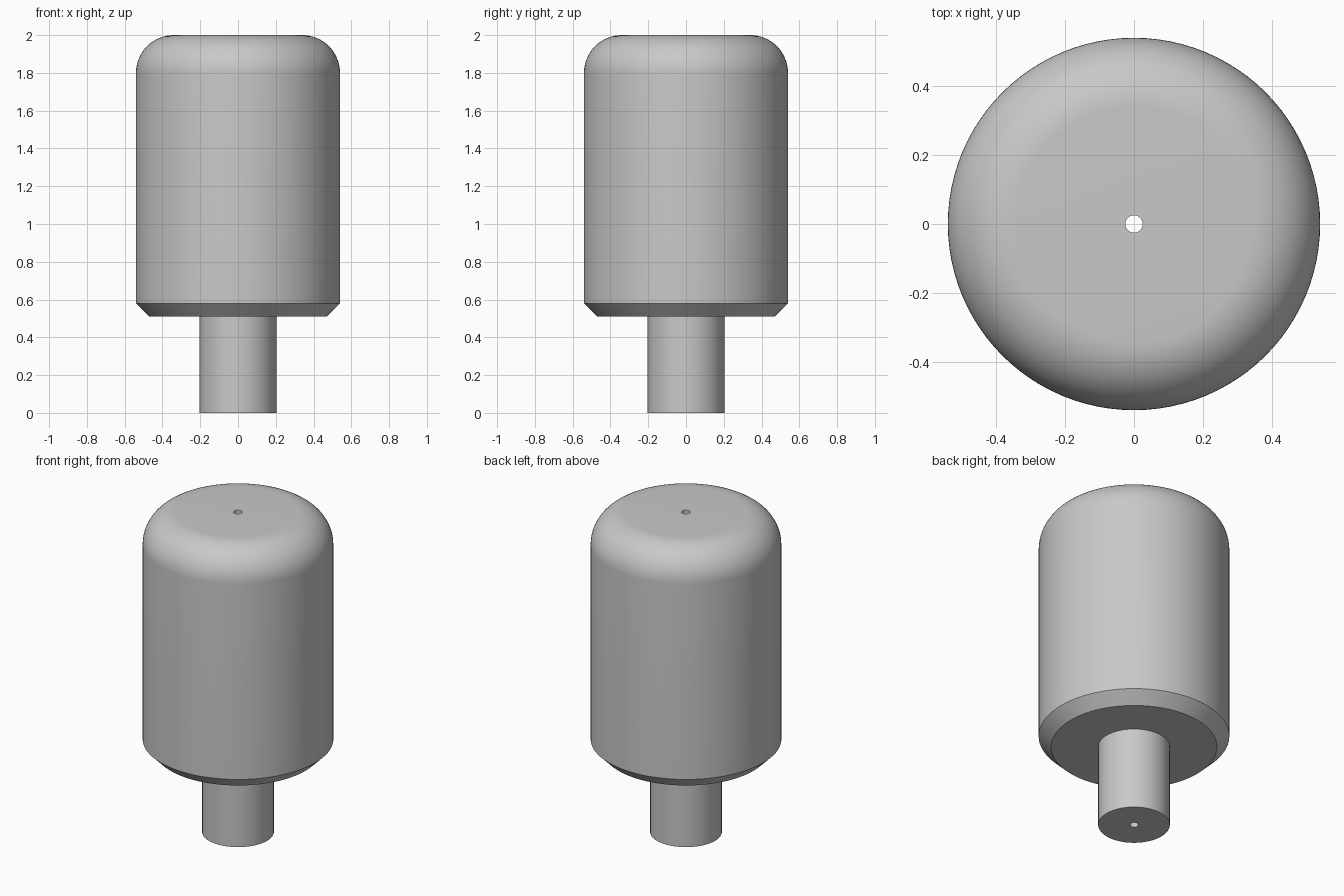
import bpy, bmesh, math
from mathutils import Matrix, Vector

cube = bpy.data.objects.get("Cube")
if cube:
    bpy.data.objects.remove(cube, do_unlink=True)

SEGMENTS = 96
HOLE, SHAFT, BODY = 0.025, 0.203, 0.54
SHOULDER, CHAMFER, FILLET, TOP = 0.51, 0.07, 0.2, 2.0

# One grey material
grey = bpy.data.materials.new("plain_grey")
grey.use_nodes = True
colour = (0.58, 0.58, 0.58, 1)
grey.diffuse_color = colour
grey.node_tree.nodes["Principled BSDF"].inputs["Base Color"].default_value = colour


def lathe(name, profile):
    """Spin a closed (radius, height) profile around the z axis."""
    bm = bmesh.new()
    verts = [bm.verts.new((r, 0, z)) for r, z in profile]
    edges = [bm.edges.new((a, b)) for a, b in zip(verts, verts[1:] + verts[:1])]
    bmesh.ops.spin(bm, geom=verts + edges, cent=(0, 0, 0), axis=(0, 0, 1),
                   angle=math.tau, steps=SEGMENTS, use_merge=True)
    bmesh.ops.remove_doubles(bm, verts=bm.verts, dist=1e-5)
    bmesh.ops.recalc_face_normals(bm, faces=bm.faces)
    mesh = bpy.data.meshes.new(name)
    bm.to_mesh(mesh)
    bm.free()
    mesh.materials.append(grey)
    obj = bpy.data.objects.new(name, mesh)
    bpy.context.collection.objects.link(obj)
    bpy.ops.object.select_all(action='DESELECT')
    obj.select_set(True)
    bpy.context.view_layer.objects.active = obj
    bpy.ops.object.shade_smooth_by_angle(angle=math.radians(30))
    return obj


# Shaft, chamfered shoulder and straight wall
profile = [(HOLE, 0), (SHAFT, 0), (SHAFT, SHOULDER),
           (BODY - CHAMFER, SHOULDER), (BODY, SHOULDER + CHAMFER)]

# Rounded top edge
steps = 16
for i in range(steps + 1):
    a = math.pi / 2 * i / steps
    profile.append((BODY - FILLET + FILLET * math.cos(a),
                    TOP - FILLET + FILLET * math.sin(a)))

# Rim of the through hole closes the section
profile.append((HOLE, TOP))

lathe("knob_with_shaft", profile)
